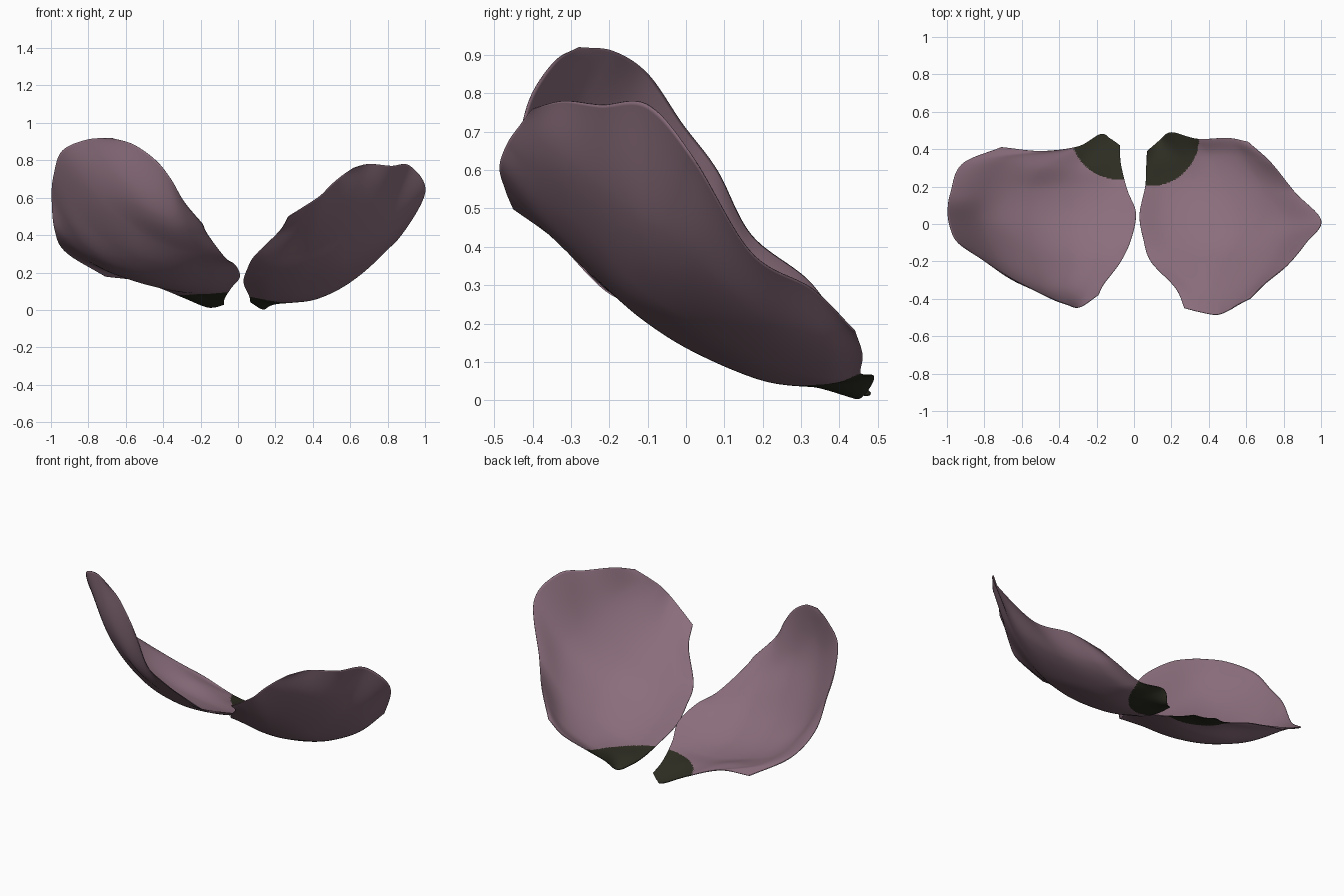
import bpy, bmesh, math
from mathutils import Vector


def material(name, rgb):
    m = bpy.data.materials.new(name)
    m.diffuse_color = (*rgb, 1)
    return m


MAUVE = material("dusty mauve", (0.255, 0.155, 0.2))
DARK = material("dark olive", (0.027, 0.027, 0.017))


def spline(pts, n):
    """Catmull-Rom curve through pts, n samples per span."""
    p = [2 * pts[0] - pts[1]] + pts + [2 * pts[-1] - pts[-2]]
    out = []
    for i in range(1, len(p) - 2):
        a, b, c, d = p[i - 1:i + 3]
        for k in range(n):
            t = k / n
            out.append(0.5 * (2 * b + (c - a) * t + (2 * a - 5 * b + 4 * c - d) * t * t
                              + (3 * b - a - 3 * c + d) * t ** 3))
    out.append(pts[-1].copy())
    return out


def petal(name, rows, spot, radius):
    """Cupped petal lofted through cross-sections, dark near its base."""
    rows = [[Vector(p) for p in r] for r in rows]
    across = [spline(r, 26) for r in rows]
    along = [spline(list(col), 22) for col in zip(*across)]
    bm = bmesh.new()
    grid = [[bm.verts.new(p) for p in col] for col in along]
    for a, b in zip(grid, grid[1:]):
        for j in range(len(a) - 1):
            bm.faces.new((a[j], a[j + 1], b[j + 1], b[j]))
    bmesh.ops.recalc_face_normals(bm, faces=bm.faces)
    if sum(f.normal.z for f in bm.faces) < 0:
        bmesh.ops.reverse_faces(bm, faces=bm.faces)
    for f in bm.faces:
        f.smooth = True
        c = f.calc_center_median()
        f.material_index = int(math.hypot(c.x - spot[0], c.y - spot[1]) < radius)
    me = bpy.data.meshes.new(name)
    bm.to_mesh(me)
    bm.free()
    me.materials.append(MAUVE)
    me.materials.append(DARK)
    ob = bpy.data.objects.new(name, me)
    bpy.context.collection.objects.link(ob)
    sol = ob.modifiers.new("thin", 'SOLIDIFY')
    sol.thickness = 0.004
    sol.offset = 0
    return ob


# cross-sections run from the back (base) to the raised front rim
petal("right_petal", [
    [(.07, .39, .04), (.14, .45, .005), (.2, .49, .06), (.34, .455, .07), (.5, .46, .12), (.61, .44, .18)],
    [(.065, .3, .05), (.16, .34, .035), (.28, .35, .04), (.42, .36, .06), (.58, .36, .14), (.73, .33, .29)],
    [(.06, .2, .075), (.18, .2, .055), (.33, .2, .06), (.5, .2, .11), (.68, .19, .215), (.86, .17, .385)],
    [(.03, .05, .15), (.18, .03, .125), (.36, .02, .14), (.57, .02, .205), (.8, .02, .37), (1, .02, .63)],
    [(.05, -.08, .22), (.2, -.1, .205), (.38, -.11, .22), (.57, -.11, .29), (.77, -.11, .475), (.92, -.1, .77)],
    [(.09, -.2, .29), (.22, -.21, .295), (.38, -.22, .32), (.54, -.23, .405), (.7, -.23, .56), (.82, -.22, .77)],
    [(.22, -.34, .42), (.32, -.35, .43), (.42, -.35, .46), (.53, -.35, .545), (.63, -.34, .65), (.7, -.32, .78)],
    [(.27, -.45, .5), (.35, -.47, .55), (.44, -.485, .61), (.5, -.465, .67), (.56, -.43, .72), (.62, -.4, .76)],
], (.09, .46), .257)

petal("left_petal", [
    [(-.075, .42, .03), (-.125, .455, .015), (-.18, .48, .02), (-.3, .415, .07), (-.5, .39, .15), (-.71, .41, .18)],
    [(-.07, .32, .065), (-.17, .32, .075), (-.3, .31, .09), (-.48, .31, .15), (-.68, .34, .205), (-.92, .32, .31)],
    [(-.035, .18, .12), (-.16, .18, .1), (-.33, .18, .105), (-.55, .18, .155), (-.76, .19, .245), (-.98, .17, .43)],
    [(.01, .06, .18), (-.16, .05, .145), (-.35, .04, .145), (-.57, .04, .2), (-.8, .05, .33), (-.995, .08, .6)],
    [(-.015, -.08, .24), (-.17, -.09, .22), (-.35, -.1, .225), (-.56, -.1, .295), (-.78, -.07, .45), (-.985, -.01, .72)],
    [(-.07, -.2, .28), (-.2, -.21, .3), (-.35, -.22, .33), (-.53, -.22, .42), (-.73, -.2, .59), (-.94, -.1, .85)],
    [(-.16, -.32, .4), (-.26, -.34, .43), (-.37, -.35, .48), (-.5, -.34, .57), (-.66, -.29, .73), (-.81, -.19, .91)],
    [(-.19, -.38, .46), (-.29, -.445, .58), (-.36, -.43, .7), (-.44, -.4, .8), (-.56, -.34, .885), (-.68, -.28, .92)],
], (-.08, .5), .262)
